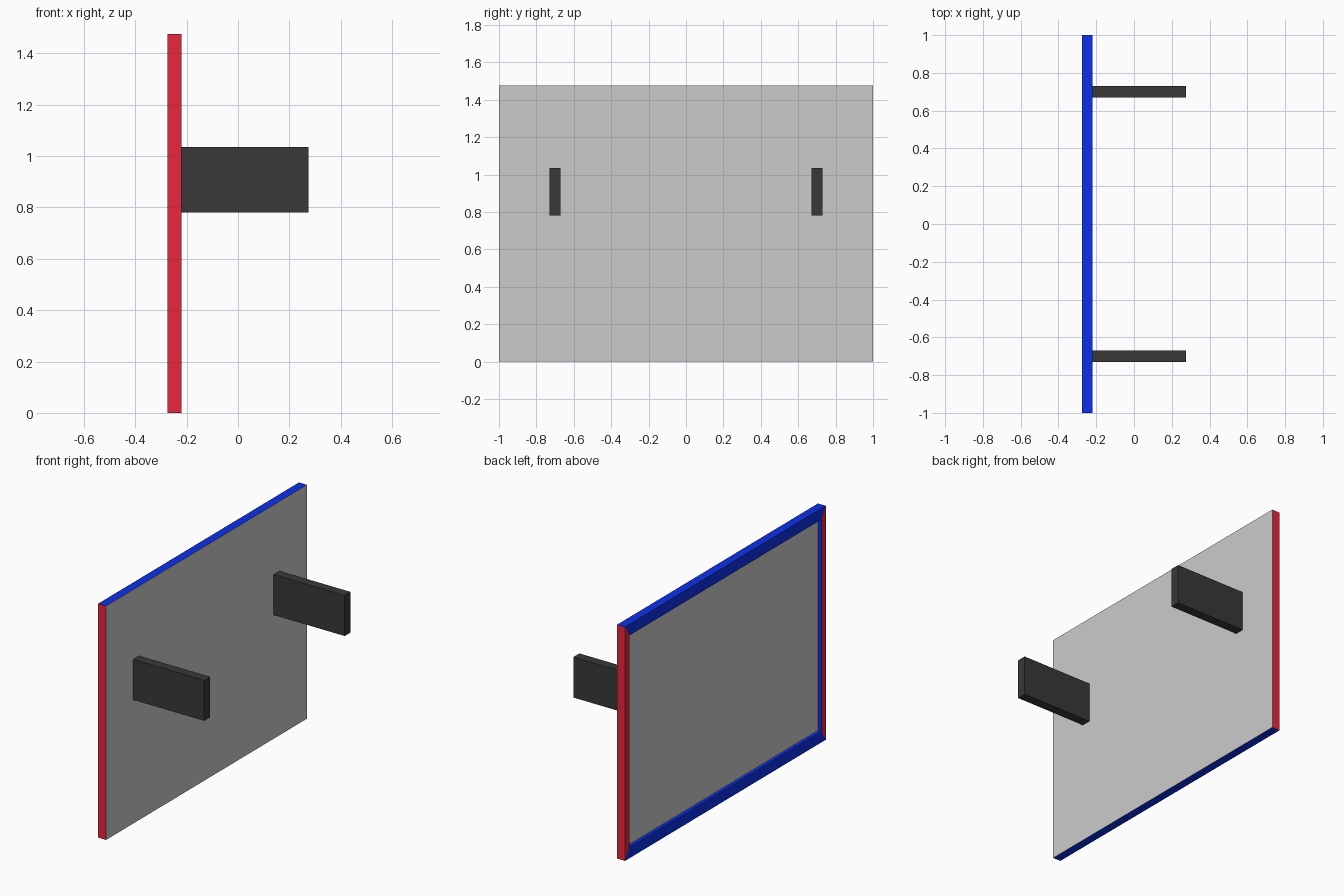
import bpy, bmesh

if "Cube" in bpy.data.objects:
    bpy.data.objects.remove(bpy.data.objects["Cube"])

X0, X1 = -0.275, -0.22      # panel back and front planes
H = 1.475                   # panel height
RIM_Y, RIM_Z, DEPTH = 0.045, 0.07, 0.022


def material(name, rgb):
    m = bpy.data.materials.new(name)
    m.diffuse_color = (*rgb, 1)
    m.use_nodes = True
    m.node_tree.nodes["Principled BSDF"].inputs["Base Color"].default_value = m.diffuse_color
    return m


grey = material("grey", (0.8, 0.8, 0.8))
red = material("red", (0.8, 0.02, 0.05))
blue = material("blue", (0.004, 0.03, 0.8))
dark = material("dark", (0.04, 0.04, 0.04))


def new_object(name, bm, mats):
    bmesh.ops.recalc_face_normals(bm, faces=bm.faces)
    me = bpy.data.meshes.new(name)
    bm.to_mesh(me)
    bm.free()
    for m in mats:
        me.materials.append(m)
    ob = bpy.data.objects.new(name, me)
    bpy.context.collection.objects.link(ob)
    return ob


def box(name, lo, hi, mat):
    bm = bmesh.new()
    bmesh.ops.create_cube(bm, size=1)
    for v in bm.verts:
        v.co = [a + (b - a) * (c + 0.5) for a, b, c in zip(lo, hi, v.co)]
    return new_object(name, bm, [mat])


# Framed panel: rectangular loops from front sheet to rim to recessed back
bm = bmesh.new()
loops = []
for x, iy, iz in ((X1, 0, 0), (X0, 0, 0), (X0, RIM_Y, RIM_Z), (X0 + DEPTH, RIM_Y, RIM_Z)):
    y, z0, z1 = 1 - iy, iz, H - iz
    loops.append([bm.verts.new(p) for p in ((x, -y, z0), (x, y, z0), (x, y, z1), (x, -y, z1))])
bm.faces.new(loops[0])
bm.faces.new(loops[-1])
for k, (a, b) in enumerate(zip(loops, loops[1:])):
    for i in range(4):
        j = (i + 1) % 4
        f = bm.faces.new((a[i], a[j], b[j], b[i]))
        # red uprights, blue rails, blue recess walls
        f.material_index = 1 if i % 2 and k < 2 else 2
new_object("framed_panel", bm, [grey, red, blue])

# Mounting arms on the front of the panel
for side, y in (("left", -0.70), ("right", 0.70)):
    box(side + "_arm", (X1, y - 0.03, 0.78), (0.275, y + 0.03, 1.035), dark)
